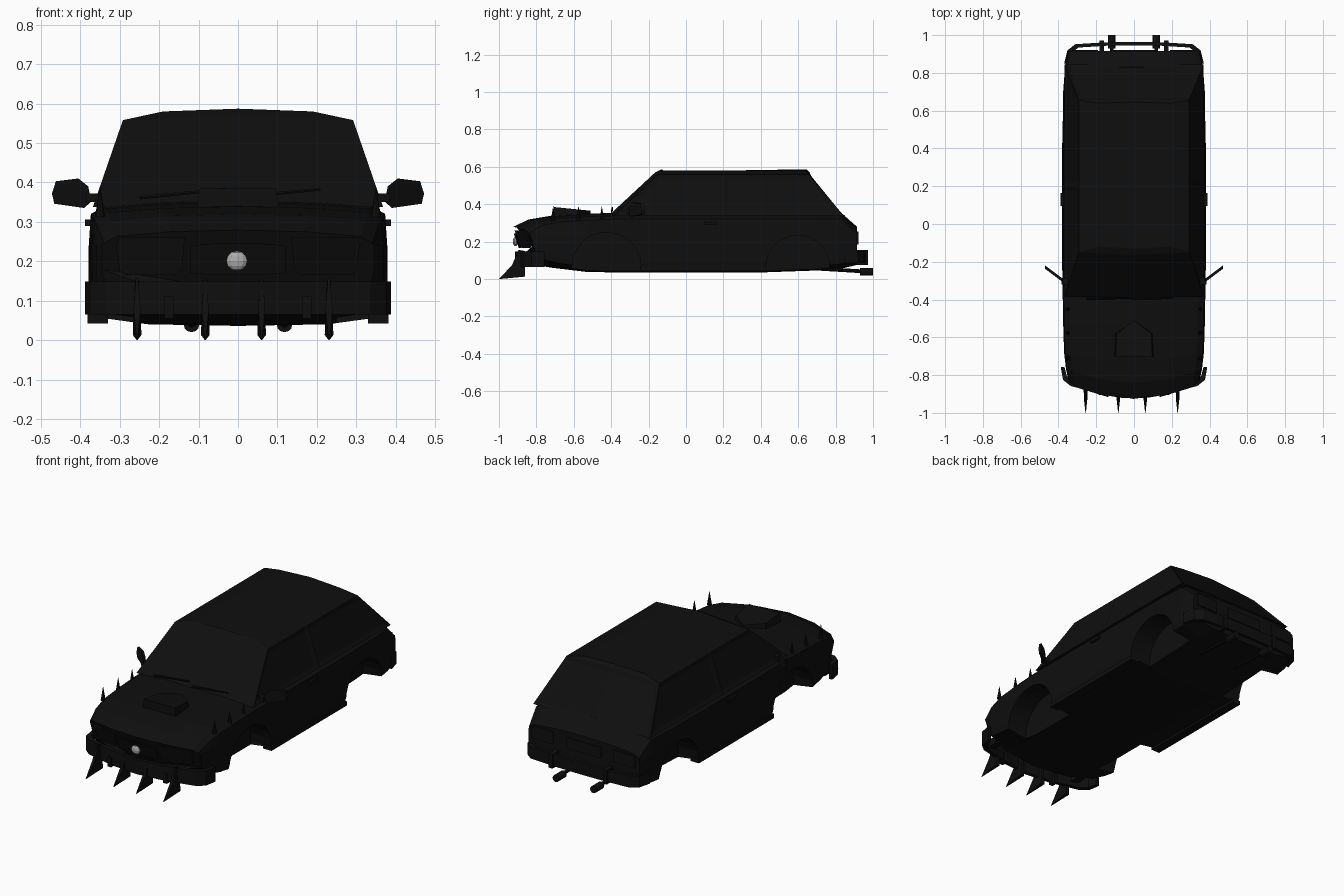
import bpy, bmesh, math
from mathutils import Matrix, Vector

if "Cube" in bpy.data.objects:
    bpy.data.objects.remove(bpy.data.objects["Cube"])


def material(name, v):
    m = bpy.data.materials.new(name)
    m.diffuse_color = (v, v, v, 1)
    m.use_nodes = True
    m.node_tree.nodes["Principled BSDF"].inputs["Base Color"].default_value = m.diffuse_color
    return m


BLACK = material("black_paint", 0.0045)
GREY = material("badge_grey", 0.4)


def finish(name, bm, mat=BLACK):
    bmesh.ops.recalc_face_normals(bm, faces=bm.faces)
    me = bpy.data.meshes.new(name)
    bm.to_mesh(me)
    bm.free()
    me.materials.append(mat)
    ob = bpy.data.objects.new(name, me)
    bpy.context.collection.objects.link(ob)
    return ob


def loft(bm, rings, caps=True):
    """Skin a list of closed rings of equal length; returns faces row by row."""
    vs = [[bm.verts.new(p) for p in r] for r in rings]
    n, rows = len(vs[0]), []
    for a, b in zip(vs, vs[1:]):
        rows.append([bm.faces.new((a[i], a[(i + 1) % n], b[(i + 1) % n], b[i])) for i in range(n)])
    if caps:
        bm.faces.new(vs[0])
        bm.faces.new(vs[-1])
    return rows


def box(bm, lo, hi):
    ring = lambda z: [(lo[0], lo[1], z), (hi[0], lo[1], z), (hi[0], hi[1], z), (lo[0], hi[1], z)]
    loft(bm, [ring(lo[2]), ring(hi[2])])


def cylinder(bm, c, r1, r2, depth, axis, seg=16):
    rot = Vector((0, 0, 1)).rotation_difference(Vector(axis)).to_matrix().to_4x4()
    bmesh.ops.create_cone(bm, cap_ends=True, segments=seg, radius1=r1, radius2=r2, depth=depth,
                          matrix=Matrix.Translation(c) @ rot)


def plates(name, outline, yfunc, thick, both=True):
    """Thin plate from an x-z outline that follows y = yfunc(x, z)."""
    bm = bmesh.new()
    for s in ((1, -1) if both else (1,)):
        loft(bm, [[(s * x, yfunc(x, z) + d, z) for x, z in outline] for d in (-thick / 2, thick / 2)])
    return finish(name, bm)


# Lower body: cross sections along the length, nose bowed in plan
def section(y, w, zb, zt):
    half = [(0, zt + .004), (.5 * w, zt), (.9 * w, zt - .012), (.985 * w, zt - .03), (w, .5 * (zt + zb) + .04),
            (w, zb + .05), (.985 * w, zb + .02), (.6 * w, zb), (0, zb - .004)]
    pts = half + [(-x, z) for x, z in half[-2:0:-1]]
    k = max(0, min(1, (-.6 - y) / .3))
    out = []
    for x, z in pts:
        lean = .045 * k * max(0, (.26 - z) / .13) if y < -.9 else 0
        out.append((x, y + .08 * k * (x / .34) ** 2 + lean, z))
    return out


stations = [(-.925, .345, .13, .275), (-.84, .36, .085, .315), (-.72, .37, .065, .335), (-.53, .375, .042, .345),
            (-.4, .378, .04, .35), (.0, .379, .04, .35), (.42, .379, .04, .35), (.7, .375, .05, .352),
            (.83, .365, .06, .35), (.915, .35, .08, .275)]
bm = bmesh.new()
loft(bm, [section(*s) for s in stations])
body = finish("lower_body", bm)

# Wheel wells cut from the body
bm = bmesh.new()
for y, r in ((-.425, .185), (.597, .17)):
    for s in (-1, 1):
        cylinder(bm, (s * .4, y, .065), r, r, .3, (1, 0, 0), 24)
cutter = finish("wheel_well_cutter", bm)
cutter.hide_render = True
cutter.hide_viewport = False
cutter.display_type = 'WIRE'
mod = body.modifiers.new("wells", 'BOOLEAN')
mod.object = cutter
mod.operation = 'DIFFERENCE'
mod.solver = 'EXACT'


# Cabin with inset windows
def cabin_ring(z, w, yf, yr, bow, zc=0):
    return [(0, yf - bow, z + zc), (w, yf, z), (w, .2, z), (w, yr, z), (0, yr + .006, z + zc),
            (-w, yr, z), (-w, .2, z), (-w, yf, z)]


bm = bmesh.new()
rows = loft(bm, [cabin_ring(.338, .368, -.385, .845, .03), cabin_ring(.558, .292, -.15, .655, .015, .012),
                 cabin_ring(.58, .19, -.12, .64, .01, .007)])
side = rows[0]
for group in ((7, 0), (1,), (2,), (3, 4), (5,), (6,)):
    bmesh.ops.inset_region(bm, faces=[side[i] for i in group], thickness=.022, depth=-.006, use_even_offset=True)
finish("cabin", bm)

# Bonnet scoop
bm = bmesh.new()
scoop = [(-.105, -.705), (.105, -.705), (.1, -.58), (0, -.51), (-.1, -.58)]
loft(bm, [[(x, y, .325) for x, y in scoop],
          [(x * .92, y, .385 - .1 * (y + .705)) for x, y in scoop]])
finish("bonnet_scoop", bm)

# Wing spikes
bm = bmesh.new()
for y in (-.71, -.575, -.45):
    for s in (-1, 1):
        cylinder(bm, (s * .35, y, .352), .013, 0, .08, (0, 0, 1), 8)
finish("wing_spikes", bm)


# Bumpers: bands swept round the corners
def bumper(name, half, z0, z1, t):
    path = [(-x, y) for x, y in half] + [(x, y) for x, y in half[-2::-1]]
    cy = half[0][1]
    bm = bmesh.new()
    sgn = 1 if half[-1][1] > cy else -1
    rings = []
    for x, y in path:
        xi, yi = x * (1 - t / .38), y - sgn * t * (1 if abs(y - cy) > .01 else 0)
        rings.append([(x, y, z0), (x, y, z1), (xi, yi, z1), (xi, yi, z0)])
    loft(bm, rings)
    return finish(name, bm)


bumper("front_bumper", [(.388, -.757), (.376, -.825), (.335, -.858), (.17, -.898), (0, -.915)], .065, .148, .02)
bumper("rear_bumper", [(.37, .85), (.352, .92), (.31, .952), (.15, .962), (0, .964)], .085, .15, .018)

# Bumper blocks
bm = bmesh.new()
for s in (-1, 1):
    box(bm, (s * .175 - .012, -.905, .055), (s * .175 + .012, -.86, .11))
    box(bm, (s * .17 - .012, .9, .075), (s * .17 + .012, .972, .155))
    box(bm, (s * .29 - .02, -.86, .09), (s * .29 + .02, -.78, .13))
finish("bumper_blocks", bm)

# Front bumper spikes
bm = bmesh.new()
profile = [(-1, 0, .1), (-.93, .075, .8), (-.895, .156, .3), (-.862, .15, .5), (-.862, .013, 1)]
for x in (-.256, -.083, .06, .231):
    loft(bm, [[(x + s * .011 * k, y, z) for y, z, k in profile] for s in (-1, 1)])
finish("bumper_spikes", bm)


# Nose details
def nose(x, z):
    return -.925 + .08 * (x / .34) ** 2 + .045 * max(0, (.26 - z) / .13)


plates("headlights", [(.135, .26), (.3, .262), (.31, .24), (.3, .175), (.285, .165), (.16, .165), (.142, .18)], nose, .009)
plates("grille", [(-.12, .24), (-.06, .245), (.06, .245), (.12, .24), (.12, .17), (.06, .165), (-.06, .165), (-.12, .17)],
       nose, .008, False)

# Plain round badge
bm = bmesh.new()
bmesh.ops.create_uvsphere(bm, u_segments=10, v_segments=6, radius=.028,
                          matrix=Matrix.Translation((-.003, -.912, .201)) @ Matrix.Diagonal((1, .5, .9, 1)))
finish("round_badge", bm, GREY)

# Rear details
plates("tail_lamps", [(.19, .255), (.325, .255), (.325, .185), (.19, .185)], lambda x, z: .917, .009)
plates("rear_plate", [(-.11, .245), (.11, .245), (.11, .185), (-.11, .185)], lambda x, z: .917, .008, False)

# Exhaust pipes
bm = bmesh.new()
for s in (-1, 1):
    cylinder(bm, (s * .118, .965, .04), .02, .02, .07, (0, 1, 0), 12)
    cylinder(bm, (s * .118, .8, .05), .01, .01, .3, (0, 1, -.06), 10)
finish("exhaust_pipes", bm)

# Door mirrors
plates("door_mirrors", [(.372, .352), (.38, .39), (.405, .41), (.462, .403), (.472, .372), (.466, .346), (.39, .335)],
       lambda x, z: -.3 + (x - .375) * .75, .018)

# Mirror stalks, door handles and sills
bm = bmesh.new()
for s in (-1, 1):
    for lo, hi in (((.335, -.32, .35), (.385, -.285, .372)), ((.36, .095, .29), (.388, .165, .306)),
                   ((.33, -.245, .042), (.382, .43, .066))):
        xs = sorted((s * lo[0], s * hi[0]))
        box(bm, (xs[0], *lo[1:]), (xs[1], *hi[1:]))
finish("side_trim", bm)

# Wipers
bm = bmesh.new()
for x in (-.14, .1):
    cylinder(bm, (x, -.395, .372), .005, .004, .22, (1, .02, .1), 6)
finish("wipers", bm)
